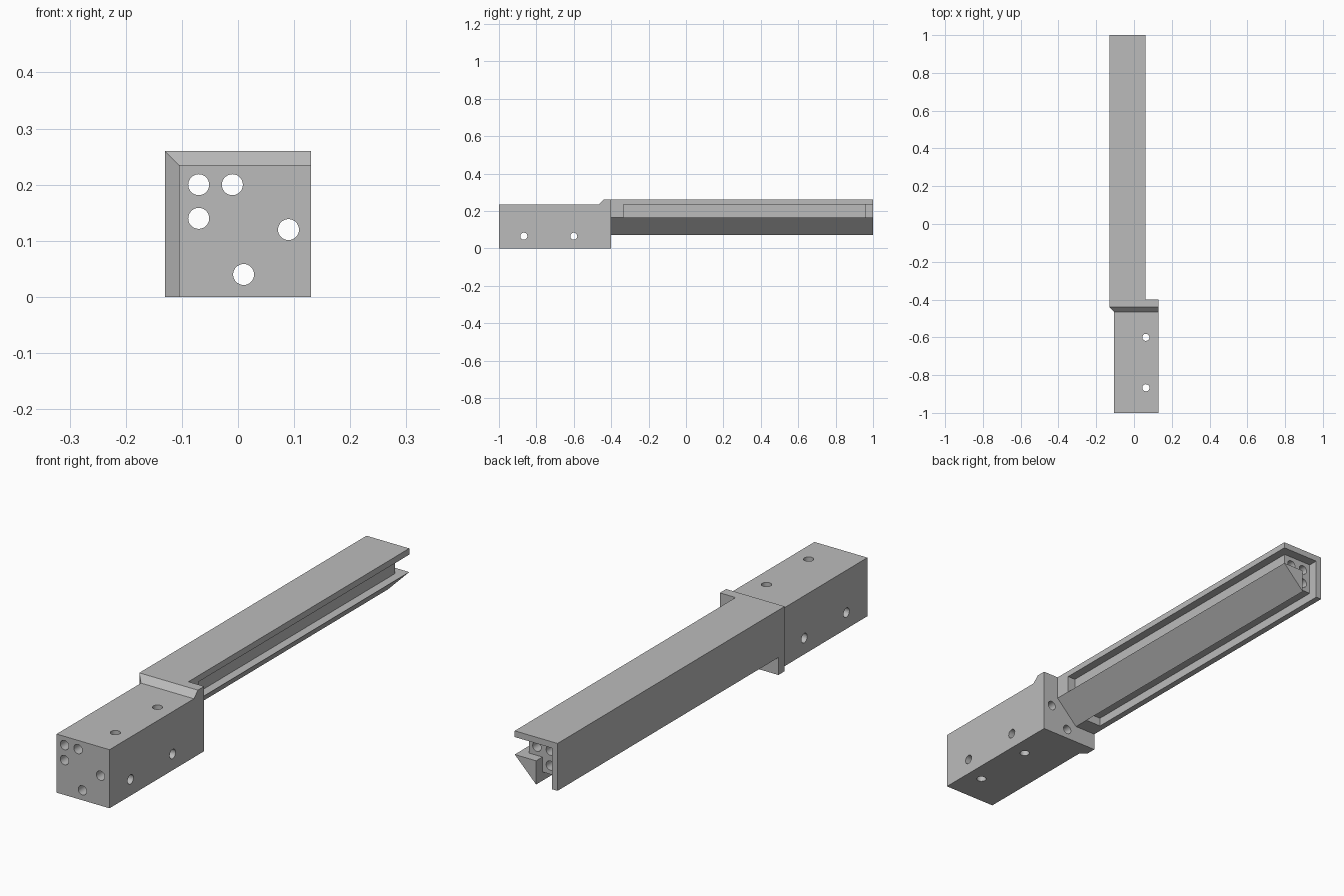
import bpy
import bmesh
from mathutils import Vector

cube = bpy.data.objects.get("Cube")
if cube:
    bpy.data.objects.remove(cube)

grey = bpy.data.materials.new("plain_grey")
grey.use_nodes = True
colour = (0.5, 0.5, 0.5, 1)
grey.diffuse_color = colour
grey.node_tree.nodes["Principled BSDF"].inputs["Base Color"].default_value = colour

BACK = 1.0       # far end of the rail
ROOT = -0.4      # where the rail leaves the handle
HOLE = 0.0187    # radius of every drilled hole


def loft(name, rings):
    """Closed solid through matching rings of points."""
    bm = bmesh.new()
    rows = [[bm.verts.new(p) for p in ring] for ring in rings]
    n = len(rows[0])
    for a, b in zip(rows, rows[1:]):
        for i in range(n):
            j = (i + 1) % n
            bm.faces.new((a[i], a[j], b[j], b[i]))
    bm.faces.new(rows[0])
    bm.faces.new(rows[-1])
    bmesh.ops.recalc_face_normals(bm, faces=bm.faces)
    mesh = bpy.data.meshes.new(name)
    bm.to_mesh(mesh)
    bm.free()
    mesh.materials.append(grey)
    ob = bpy.data.objects.new(name, mesh)
    bpy.context.collection.objects.link(ob)
    return ob


def prism(name, outline, y0, y1):
    """Extrude an x-z outline along y."""
    return loft(name, [[(x, y, z) for x, z in outline] for y in (y0, y1)])


def rect(x0, x1, z0, z1):
    return [(x0, z0), (x1, z0), (x1, z1), (x0, z1)]


def drill(centre, axis):
    """Long round cutter along the given axis."""
    bm = bmesh.new()
    bmesh.ops.create_cone(bm, cap_ends=True, segments=32, radius1=HOLE,
                          radius2=HOLE, depth=3)
    mesh = bpy.data.meshes.new("drill")
    bm.to_mesh(mesh)
    bm.free()
    mesh.materials.append(grey)
    ob = bpy.data.objects.new("drill", mesh)
    ob.rotation_euler = Vector(axis).to_track_quat("Z", "Y").to_euler()
    ob.location = centre
    bpy.context.collection.objects.link(ob)
    return ob


def combine(ob, tools, operation):
    """Apply boolean tools to an object and discard them."""
    for tool in tools:
        tool.hide_render = True
        mod = ob.modifiers.new("bool", "BOOLEAN")
        mod.operation, mod.solver, mod.object = operation, "EXACT", tool
    bpy.context.view_layer.update()
    deps = bpy.context.evaluated_depsgraph_get()
    mesh = bpy.data.meshes.new_from_object(ob.evaluated_get(deps))
    ob.modifiers.clear()
    ob.data = mesh
    for tool in tools:
        bpy.data.objects.remove(tool)


# Handle block, flaring to a collar on its top and right
small = (-0.105, 0.235)
large = (-0.13, 0.26)
sections = [(-1, small), (-0.465, small), (-0.44, large), (ROOT, large)]
handle = loft("handle_and_rail", [
    [(x, y, z) for x, z in rect(left, 0.13, 0, top)]
    for y, (left, top) in sections])

# Rail with a bevelled lower corner
rail = prism("rail", [(-0.13, 0.26), (0.06, 0.26), (0.06, 0.165),
                      (-0.035, 0.07), (-0.13, 0.07)], ROOT - 0.02, BACK)

# Side and bottom grooves, and the open end of the channel
groove_start, web_end, past = -0.335, 0.96, BACK + 0.1
side_groove = prism("side_groove", rect(0.025, 0.2, 0.165, 0.235), groove_start, past)
bottom_groove = prism("bottom_groove", rect(-0.105, -0.035, -0.1, 0.105), groove_start, past)
end_recess = prism("end_recess", [(-0.105, 0.235), (0.2, 0.235), (0.2, 0.165),
                                  (-0.035, 0.165), (-0.035, -0.1), (-0.105, -0.1)],
                   web_end, past)
combine(rail, [side_groove, bottom_groove, end_recess], "DIFFERENCE")
combine(handle, [rail], "UNION")

# Lengthwise holes, then cross holes through the handle
drills = [drill((x, 0, z), (0, 1, 0)) for x, z in
          [(-0.07, 0.2), (-0.01, 0.2), (-0.07, 0.14), (0.09, 0.12), (0.01, 0.04)]]
for y in (-0.867, -0.6):
    drills.append(drill((0, y, 0.065), (1, 0, 0)))
    drills.append(drill((0.063, y, 0), (0, 0, 1)))
combine(handle, drills, "DIFFERENCE")

bpy.ops.object.select_all(action="DESELECT")
handle.select_set(True)
bpy.context.view_layer.objects.active = handle
bpy.ops.object.shade_smooth_by_angle()
